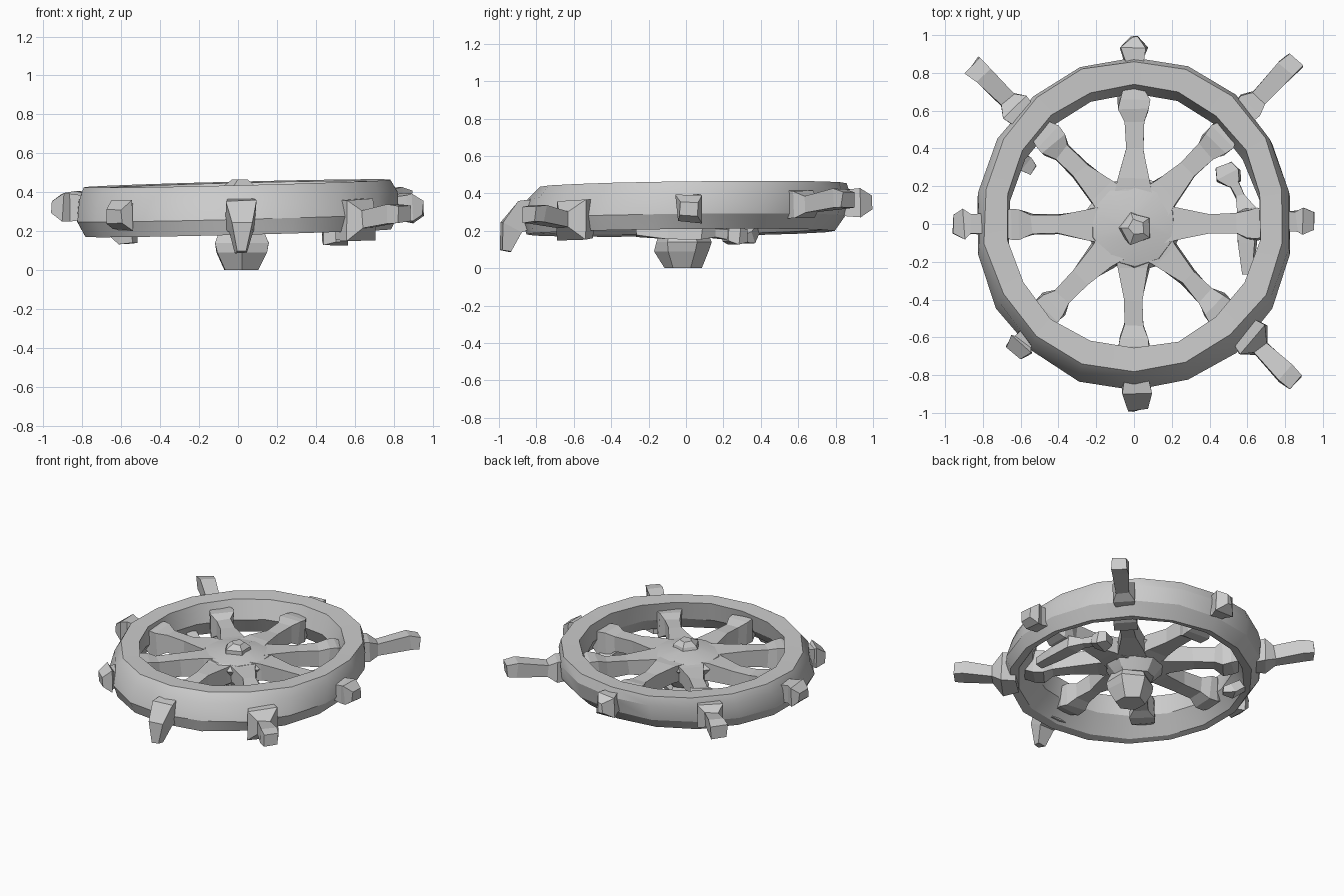
import bpy, bmesh, math, random
from mathutils import Vector

if "Cube" in bpy.data.objects:
    bpy.data.objects.remove(bpy.data.objects["Cube"])
random.seed(4)


def finish(name, bm, smooth=False):
    bmesh.ops.recalc_face_normals(bm, faces=bm.faces[:])
    me = bpy.data.meshes.new(name)
    bm.to_mesh(me)
    bm.free()
    ob = bpy.data.objects.new(name, me)
    bpy.context.collection.objects.link(ob)
    if smooth:
        bpy.context.view_layer.objects.active = ob
        ob.select_set(True)
        bpy.ops.object.shade_smooth_by_angle(angle=math.radians(25))
        ob.select_set(False)
    return ob


def strut(name, stations, jitter=0.008):
    """Four-sided bar through stations (x, y, z, half width, half height)."""
    bm = bmesh.new()
    pts = [Vector(s[:3]) for s in stations]
    rings = []
    for i, s in enumerate(stations):
        d = pts[min(i + 1, len(pts) - 1)] - pts[max(i - 1, 0)]
        d.normalize()
        side = d.cross(Vector((0, 0, 1))).normalized()
        up = side.cross(d)
        ring = []
        for a, b in ((1, 1), (-1, 1), (-1, -1), (1, -1)):
            j = Vector([random.uniform(-jitter, jitter) for _ in range(3)])
            ring.append(bm.verts.new(pts[i] + side * a * s[3] + up * b * s[4] + j))
        rings.append(ring)
    for r0, r1 in zip(rings, rings[1:]):
        for k in range(4):
            bm.faces.new((r0[k], r0[(k + 1) % 4], r1[(k + 1) % 4], r1[k]))
    bm.faces.new(rings[0])
    bm.faces.new(rings[-1])
    return finish(name, bm)


def radial(name, deg, stations):
    """Strut along a ray from the hub; stations are (radius, z, hw, hh)."""
    c, s = math.cos(math.radians(deg)), math.sin(math.radians(deg))
    return strut(name, [(r * c, r * s, z, w, h) for r, z, w, h in stations])


def lathe(name, profile, n, closed, wobble, shift, smooth):
    bm = bmesh.new()
    rings = []
    for i in range(n):
        a = 2 * math.pi * (i + 0.5) / n
        ring = []
        for r, z in profile:
            r += random.uniform(-wobble, wobble)
            x, y = r * math.cos(a), r * math.sin(a)
            dx, dy, dz = shift(x, y, z)
            ring.append(bm.verts.new((x + dx, y + dy, z + dz)))
        rings.append(ring)
    m = len(profile)
    for i in range(n):
        p, q = rings[i], rings[(i + 1) % n]
        for k in range(m if closed else m - 1):
            bm.faces.new((p[k], q[k], q[(k + 1) % m], p[(k + 1) % m]))
    if not closed:
        bm.faces.new([r[0] for r in rings])
        bm.faces.new([r[-1] for r in rings])
    return finish(name, bm, smooth)


def stub_handle(name, deg, tip, z, w, tip_w):
    """Short broken handle: neck, bulge, tip."""
    radial(name, deg, [(0.78, z, 0.05, 0.06), (0.86, z, 0.05, 0.07),
                       (tip - 0.055, z, w, 0.075), (tip, z, tip_w, 0.035)])


def long_handle(name, deg, tip, z, collar):
    """Full handle: block collar on the rim, thin neck, flared grip."""
    radial(name, deg, [(0.78, z, collar * 0.75, collar), (0.88, z, collar, collar),
                       (0.94, z, 0.045, 0.045), (tip - 0.07, z + 0.03, 0.055, 0.05),
                       (tip, z + 0.03, 0.052, 0.042)])


# Rim, leaning slightly towards the back and raised on the right
lathe("rim",
      [(0.68, 0.44), (0.80, 0.445), (0.835, 0.38), (0.845, 0.27),
       (0.80, 0.19), (0.75, 0.20), (0.67, 0.31)],
      18, True, 0.008,
      lambda x, y, z: (0, 0.03 * y + 0.3 * (z - 0.31), 0.025 * x + 0.012 * y), True)

# Hub cone, foot and top knob
lathe("hub", [(0.13, 0.18), (0.20, 0.27), (0.25, 0.35), (0.22, 0.385), (0.08, 0.415)],
      10, False, 0.012, lambda x, y, z: (0, 0, 0), True)
lathe("hub_foot", [(0.095, 0.0), (0.15, 0.09), (0.15, 0.14), (0.11, 0.24)],
      6, False, 0.012, lambda x, y, z: (0.02, -0.02, 0), False)
lathe("hub_knob", [(0.10, 0.38), (0.09, 0.435), (0.04, 0.465)],
      5, False, 0.012, lambda x, y, z: (0.01, -0.02, 0), False)

# Eight turned spokes with blocks where they meet the rim
for i in range(8):
    radial(f"spoke_{i + 1}", 45 * i,
           [(0.10, 0.32, 0.11, 0.07), (0.24, 0.325, 0.08, 0.06),
            (0.40, 0.32, 0.048, 0.055), (0.54, 0.315, 0.052, 0.06),
            (0.60, 0.31, 0.078, 0.085), (0.66, 0.31, 0.08, 0.085),
            (0.74, 0.32, 0.05, 0.06)])

# Handles outside the rim, several of them broken short
stub_handle("handle_east", 1, 0.95, 0.32, 0.065, 0.045)
stub_handle("handle_north", 90, 0.99, 0.35, 0.07, 0.012)
stub_handle("handle_west", 180, 0.955, 0.32, 0.075, 0.05)
stub_handle("handle_south_west", 227, 0.93, 0.28, 0.07, 0.05)
long_handle("handle_north_east", 45.5, 1.22, 0.34, 0.075)
long_handle("handle_north_west", 135.5, 1.20, 0.32, 0.085)
long_handle("handle_south_east", 315.5, 1.20, 0.26, 0.105)
# The front handle is bent down
radial("handle_south", 271, [(0.78, 0.29, 0.06, 0.08), (0.87, 0.28, 0.075, 0.08),
                             (0.93, 0.22, 0.055, 0.06), (0.96, 0.09, 0.025, 0.03)])

# Loose broken handle hanging under the right side, with a knob at its end
strut("loose_handle", [(0.60, -0.27, 0.20, 0.025, 0.03), (0.60, -0.10, 0.20, 0.045, 0.04),
                       (0.59, 0.08, 0.20, 0.05, 0.04), (0.56, 0.15, 0.19, 0.02, 0.025),
                       (0.52, 0.23, 0.18, 0.025, 0.03)])
strut("loose_handle_knob", [(0.53, 0.21, 0.18, 0.035, 0.03), (0.50, 0.26, 0.175, 0.065, 0.045),
                            (0.48, 0.31, 0.175, 0.045, 0.03)])

# Small splinter under the left side
strut("left_splinter", [(-0.64, 0.36, 0.21, 0.03, 0.03), (-0.58, 0.32, 0.17, 0.045, 0.035),
                        (-0.53, 0.29, 0.16, 0.025, 0.02)])
